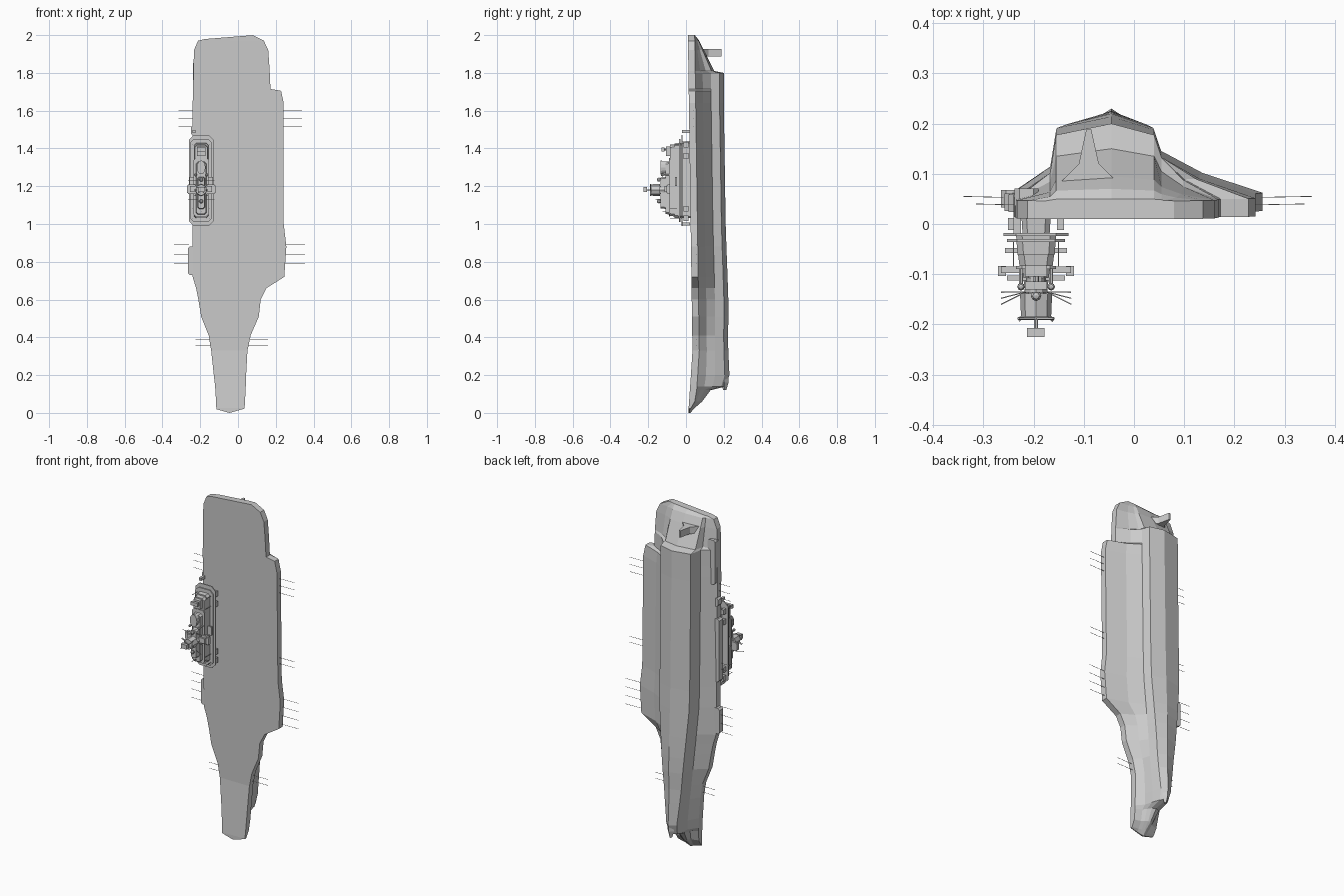
import bpy, bmesh, math
from mathutils import Vector

CX = -0.195   # island centre line
K = -0.045    # keel line


def finish(name, bm):
    bmesh.ops.recalc_face_normals(bm, faces=bm.faces)
    me = bpy.data.meshes.new(name)
    bm.to_mesh(me)
    bm.free()
    ob = bpy.data.objects.new(name, me)
    bpy.context.collection.objects.link(ob)
    return ob


def loft(name, rings):
    bm = bmesh.new()
    rows = [[bm.verts.new(p) for p in r] for r in rings]
    n = len(rows[0])
    for a, b in zip(rows, rows[1:]):
        for i in range(n):
            j = (i + 1) % n
            bm.faces.new((a[i], a[j], b[j], b[i]))
    bm.faces.new(rows[0])
    bm.faces.new(rows[-1])
    return finish(name, bm)


def box(name, x0, x1, y0, y1, z0, z1):
    return loft(name, [[(x0, y, z0), (x1, y, z0), (x1, y, z1), (x0, y, z1)] for y in (y0, y1)])


def plate(name, x0, x1, y0, y1, z0, z1, c=0.02, inset=0.0):
    """Chamfered slab; inset shrinks the outer (y0) face."""
    rings = []
    for y, s in ((y0, inset), (y1, 0)):
        a, b, p, q = x0 + s, x1 - s, z0 + s, z1 - s
        rings.append([(a + c, y, p), (b - c, y, p), (b, y, p + c), (b, y, q - c),
                      (b - c, y, q), (a + c, y, q), (a, y, q - c), (a, y, p + c)])
    return loft(name, rings)


def rod(name, a, b, r, r2=None, n=6):
    a, b = Vector(a), Vector(b)
    d = (b - a).normalized()
    u = d.orthogonal().normalized()
    v = d.cross(u)
    ang = [2 * math.pi * i / n for i in range(n)]
    return loft(name, [[p + (u * math.cos(t) + v * math.sin(t)) * s for t in ang]
                       for p, s in ((a, r), (b, r if r2 is None else r2))])


def ball(name, p, r):
    bm = bmesh.new()
    bmesh.ops.create_uvsphere(bm, u_segments=8, v_segments=5, radius=r)
    bmesh.ops.translate(bm, verts=bm.verts, vec=p)
    return finish(name, bm)


# Hull and flight deck: z, deck left, deck right, keel depth
stations = [(0.025, -0.115, 0.035, 0.045), (0.06, -0.116, 0.037, 0.085),
            (0.12, -0.12, 0.04, 0.13), (0.14, -0.121, 0.041, 0.21),
            (0.20, -0.128, 0.043, 0.23), (0.33, -0.142, 0.05, 0.224),
            (0.41, -0.155, 0.067, 0.222), (0.51, -0.195, 0.11, 0.225),
            (0.60, -0.21, 0.12, 0.224), (0.66, -0.222, 0.15, 0.222),
            (0.72, -0.24, 0.245, 0.22), (0.88, -0.242, 0.256, 0.214),
            (1.00, -0.24, 0.242, 0.21), (1.64, -0.24, 0.242, 0.2),
            (1.705, -0.238, 0.228, 0.2), (1.715, -0.238, 0.172, 0.2),
            (1.80, -0.236, 0.168, 0.2), (1.81, -0.236, 0.168, 0.15),
            (1.92, -0.233, 0.16, 0.095), (1.97, -0.212, 0.137, 0.07), (1.99, -0.175, 0.08, 0.05)]
rings = []
for z, xl, xr, k in stations:
    yd = min(0.012 + 0.07 * z, 0.039 - 0.0145 * z)      # sheer of the deck
    w = 0.1 * min(1, z / 0.9) ** 0.7                    # underwater half width
    hl, hr = K - 1.1 * w, K + 0.85 * w
    e = yd + min(0.036, 0.5 * z)
    h = lambda f: e + f * (k - e)
    ring = [(xl, yd), (xl, e), (hl - 0.012, h(0.35)), (hl, h(0.85)), (K, k), (hr, h(0.85)),
            (hr + 0.015, h(0.55)), (hr + 0.45 * max(xr - hr, 0.03), h(0.26)), (xr, e), (xr, yd), (K, yd)]
    if not rings:     # pointed bow lip
        rings.append([(x, yd + (y - yd) * 0.3, 0.024 * abs(x - K) / 0.085) for x, y in ring])
    slant = 0.08 if z > 1.98 else 0                     # slanted stern edge
    rings.append([(x, y, z + (x + 0.04) * slant) for x, y in ring])
loft("hull", rings)

# Stern fin and bow bulb
loft("stern_fin", [[(-0.09 + sx * w, y, 1.906 + sz * t) for sx, sz in ((-1, -1), (1, -1), (1, 1), (-1, 1))]
                   for y, w, t in ((0.08, 0.06, 0.02), (0.12, 0.02, 0.02), (0.188, 0.005, 0.02))])
loft("bow_bulb", [[(K + dx * w, 0.205 + dy * w, z) for dx, dy in ((-1, 0), (0, 1), (1, 0), (0, -1))]
                  for z, w in ((0.12, 0.008), (0.16, 0.02), (0.28, 0.02))])

# Sponsons under the island-side deck edge
for i, (x0, x1, y, z0, z1) in enumerate([
        (-0.265, -0.19, 0.033, 0.73, 0.88), (-0.258, -0.19, 0.026, 1.03, 1.40),
        (-0.25, -0.2, 0.024, 1.47, 1.52), (-0.238, -0.19, 0.036, 1.6, 1.86)]):
    plate(f"sponson_{i}", x0, x1, y, y + 0.035, z0, z1, 0.01)

# Whip antennas along both sides, in groups
for g, (z0, step, count, xl, xr, y) in enumerate([
        (1.515, 0.042, 3, -0.235, 0.235, 0.038), (1.10, 0.035, 2, -0.235, 0.235, 0.038),
        (0.74, 0.05, 4, -0.26, 0.25, 0.053), (0.355, 0.035, 2, -0.145, 0.055, 0.053)]):
    for i in range(count):
        z = z0 + step * i
        rod(f"antenna_left_{g}_{i}", (xl, y, z), (xl - 0.08, y + 0.002, z), 0.001, n=4)
        rod(f"antenna_right_{g}_{i}", (xr, y, z), (xr + 0.105, y + 0.002, z), 0.001, n=4)

# Island tiers: half width, outer y, inner y, z range, chamfer
for i, (w, y0, y1, z0, z1, c) in enumerate([
        (0.030, -0.020, 0.030, 1.03, 1.44, 0.01), (0.065, -0.024, -0.018, 0.99, 1.47, 0.025),
        (0.058, -0.036, -0.030, 1.01, 1.45, 0.02), (0.040, -0.062, -0.020, 1.03, 1.43, 0.012),
        (0.036, -0.084, -0.060, 1.04, 1.42, 0.012), (0.040, -0.090, -0.084, 1.04, 1.35, 0.012),
        (0.028, -0.108, -0.088, 1.05, 1.33, 0.01), (0.020, -0.135, -0.106, 1.08, 1.25, 0.008)]):
    plate(f"island_tier_{i}", CX - w, CX + w, y0, y1, z0, z1, c, 0.003 if y1 - y0 > 0.01 else 0)

# Bridge wings, lookout boxes and deck supports, mirrored
for s, side in ((-1, "left"), (1, "right")):
    def sbox(name, a, b, *r):
        x = sorted((CX + s * a, CX + s * b))
        return box(f"{name}_{side}", x[0], x[1], *r)
    sbox("bridge_wing", 0.02, 0.07, -0.098, -0.085, 1.16, 1.21)
    sbox("wing_end", 0.06, 0.076, -0.104, -0.084, 1.165, 1.205)
    sbox("lower_wing", 0.03, 0.062, -0.058, -0.048, 1.20, 1.25)
    sbox("upper_wing", 0.02, 0.058, -0.113, -0.103, 1.17, 1.20)
    for j, z in enumerate((1.03, 1.08, 1.36, 1.42)):
        sbox(f"side_box_{j}", 0.042, 0.056, -0.012, 0.012, z - 0.015, z + 0.015)
        rod(f"post_{j}_{side}", (CX + s * 0.045, -0.085, z), (CX + s * 0.045, -0.03, z), 0.0015, n=4)
    # Slanted mast aerials
    for j in range(3):
        z = 1.13 + 0.05 * j
        rod(f"mast_aerial_{j}_{side}", (CX + s * 0.02, -0.135, z),
            (CX + s * 0.07, -0.16 + 0.012 * j, z), 0.0015, n=4)
    rod(f"yard_{side}", (CX + s * 0.015, -0.175, 1.18), (CX + s * 0.035, -0.192, 1.18), 0.004, n=5)
    rod(f"cross_arm_{side}", (CX - 0.035, -0.188, 1.18 - s * 0.03), (CX + 0.035, -0.188, 1.18 + s * 0.03), 0.003, n=5)
    rod(f"dome_post_{side}", (CX + s * 0.03, -0.085, 1.26), (CX + s * 0.03, -0.12, 1.26), 0.004)
    ball(f"dome_{side}", (CX + s * 0.03, -0.125, 1.26), 0.008)

# Funnel
for nm, y0, y1, w in (("funnel", -0.13, -0.08, 0.02), ("funnel_rim", -0.136, -0.128, 0.023)):
    loft(nm, [[(CX + w * math.cos(t), y, 1.30 + 1.6 * w * math.sin(t))
               for t in [math.pi * k / 6 for k in range(12)]] for y in (y0, y1)])

# Aft house and small radars
box("aft_house", CX - 0.022, CX + 0.022, -0.105, -0.08, 1.36, 1.41)
box("aft_radar", CX - 0.022, CX + 0.022, -0.13, -0.115, 1.385, 1.405)
rod("aft_radar_post", (CX, -0.12, 1.395), (CX, -0.1, 1.395), 0.006)
ball("forward_dome", (CX, -0.143, 1.12), 0.011)
ball("aft_dome", (CX, -0.143, 1.235), 0.011)
rod("forward_whip", (CX, -0.03, 1.065), (CX, -0.125, 1.065), 0.0015, n=4)
for i, z in enumerate((1.0, 1.49)):
    box(f"deck_locker_{i}", CX - 0.045, CX - 0.03, -0.02, 0.02, z - 0.008, z + 0.008)

# Main mast with drum and top radar panel
rod("mast_base", (CX, -0.105, 1.18), (CX, -0.145, 1.18), 0.026, 0.02, 8)
rod("mast_drum", (CX, -0.138, 1.18), (CX, -0.185, 1.18), 0.032, 0.03, 8)
rod("mast_pole", (CX, -0.18, 1.18), (CX, -0.215, 1.18), 0.004)
box("top_radar", CX - 0.018, CX + 0.017, -0.225, -0.207, 1.17, 1.195)
